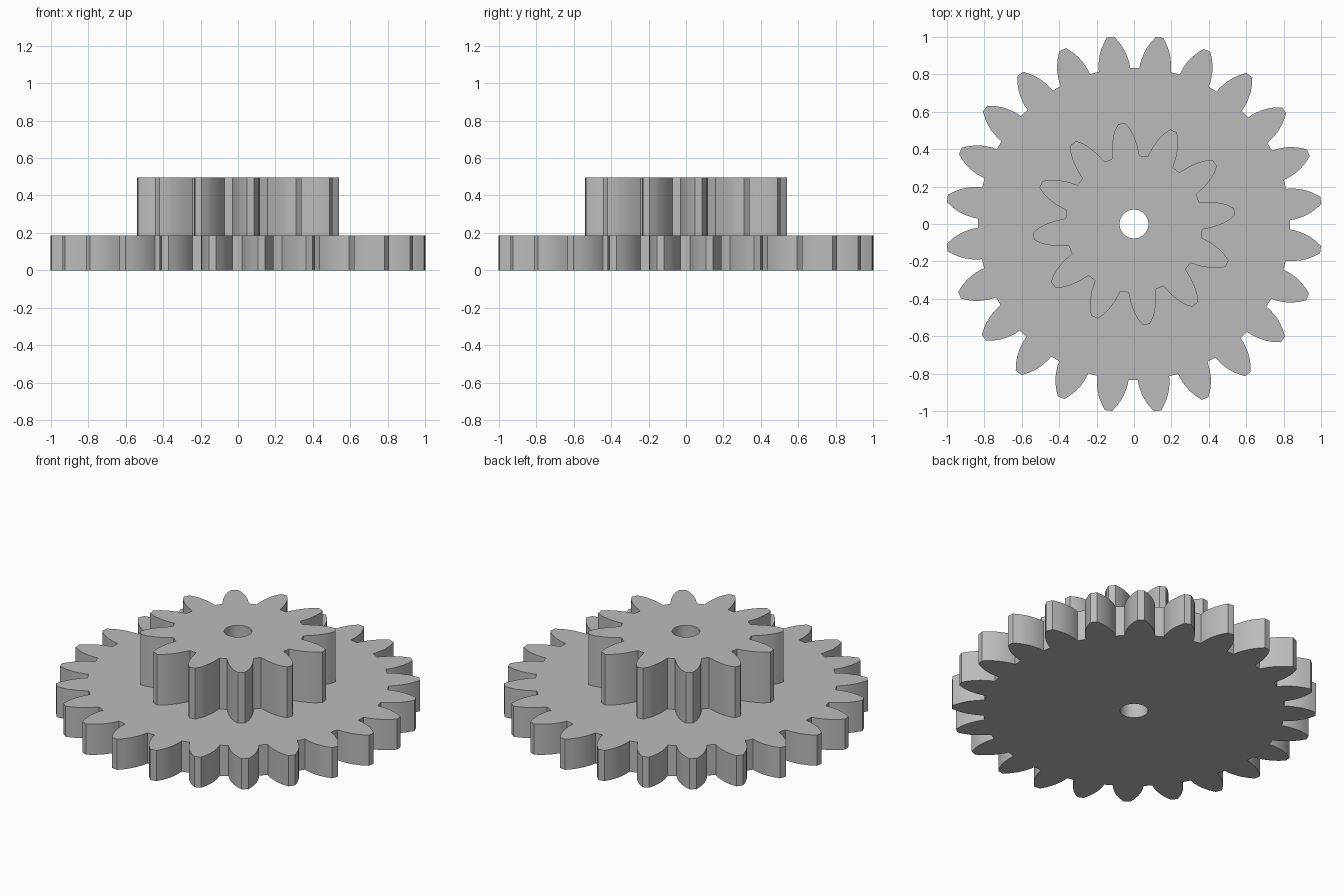
import bpy, bmesh
from math import sin, cos, radians

cube = bpy.data.objects.get("Cube")
if cube:
    bpy.data.objects.remove(cube)

grey = bpy.data.materials.new("plain grey")
grey.use_nodes = True
colour = (0.5, 0.5, 0.5, 1)
grey.diffuse_color = colour
grey.node_tree.nodes["Principled BSDF"].inputs["Base Color"].default_value = colour

BORE = 0.077


def polar(r, deg):
    return r * cos(radians(deg)), r * sin(radians(deg))


def gear(name, teeth, phase, flank, z0, z1):
    """Extruded gear with a bore; flank lists (radius, half tooth angle) from root to tip."""
    tooth = [(r, -h) for r, h in flank] + [(r, h) for r, h in reversed(flank)]
    outline = [(r, phase + 360 / teeth * i + a) for i in range(teeth) for r, a in tooth]
    bm = bmesh.new()

    def ring(z, bore):
        return [bm.verts.new((*polar(BORE if bore else r, a), z)) for r, a in outline]

    # Closed cross-section: outer bottom, outer top, bore top, bore bottom
    rings = [ring(z0, False), ring(z1, False), ring(z1, True), ring(z0, True)]
    count = len(outline)
    for k in range(4):
        low, high = rings[k], rings[(k + 1) % 4]
        for i in range(count):
            j = (i + 1) % count
            bm.faces.new((low[i], low[j], high[j], high[i]))
    bmesh.ops.recalc_face_normals(bm, faces=bm.faces)

    mesh = bpy.data.meshes.new(name)
    bm.to_mesh(mesh)
    bm.free()
    mesh.materials.append(grey)
    obj = bpy.data.objects.new(name, mesh)
    bpy.context.collection.objects.link(obj)
    bpy.ops.object.select_all(action='DESELECT')
    obj.select_set(True)
    bpy.context.view_layer.objects.active = obj
    bpy.ops.object.shade_smooth_by_angle(angle=radians(22))


# Wide lower gear
gear("large_gear", 24, 7.2,
     [(0.835, 5.8), (0.86, 5.55), (0.885, 5.1), (0.915, 4.45),
      (0.945, 3.6), (0.975, 2.5), (1.007, 1.1)], 0, 0.187)

# Narrow upper gear
gear("small_gear", 12, 7,
     [(0.367, 11.6), (0.39, 10.6), (0.425, 9.2), (0.45, 7.9),
      (0.48, 6.4), (0.51, 4.6), (0.541, 2.0)], 0.187, 0.497)
